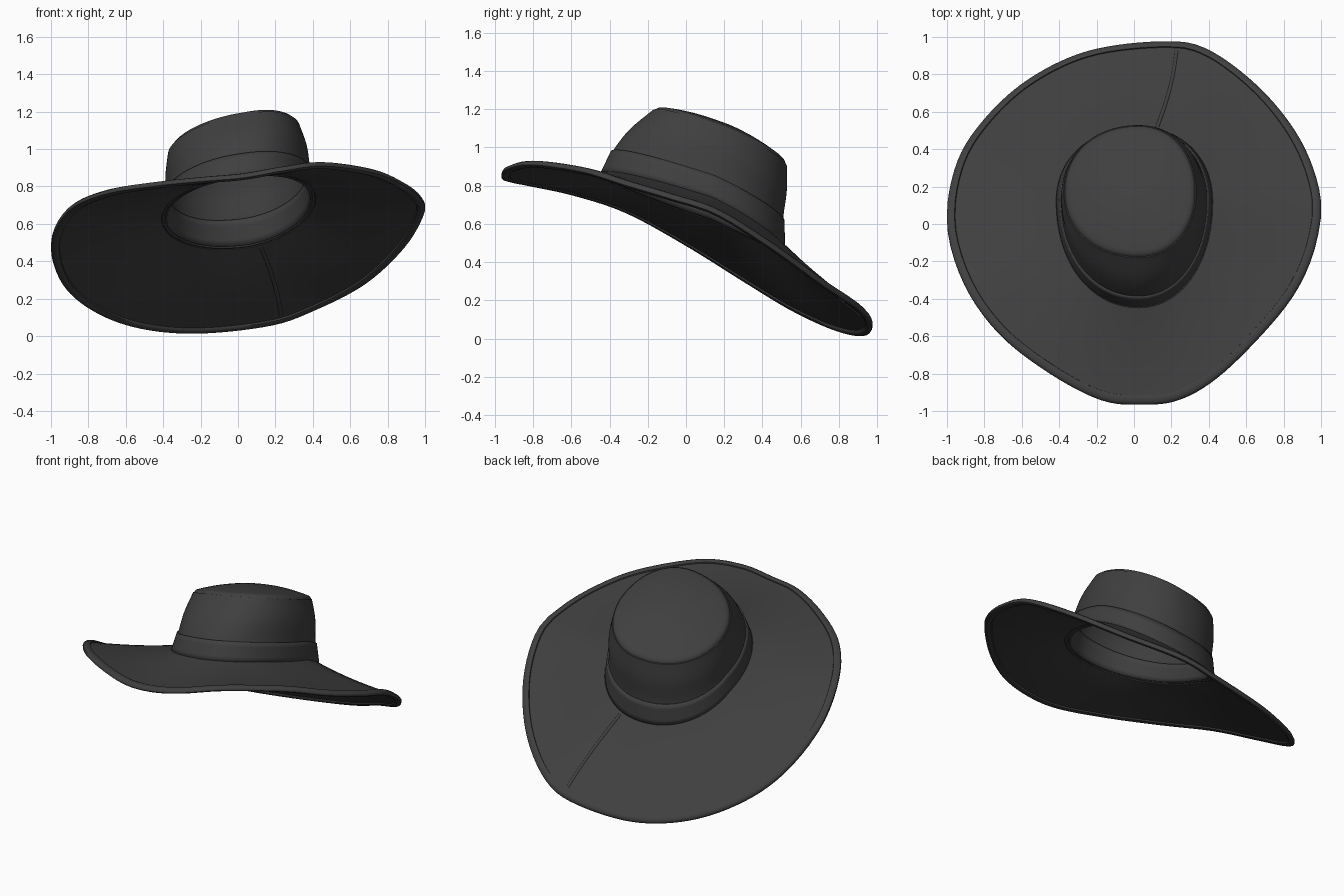
import bpy, bmesh, math
from mathutils import Vector

if "Cube" in bpy.data.objects:
    bpy.data.objects.remove(bpy.data.objects["Cube"])

N = 112
mat = bpy.data.materials.new("charcoal_felt")
mat.diffuse_color = (0.05, 0.05, 0.05, 1)
mat.use_nodes = True
mat.node_tree.nodes["Principled BSDF"].inputs["Base Color"].default_value = mat.diffuse_color
UP = Vector((-0.13, 0.4, 1)).normalized()      # axis of the tilted hat


def ring(front, back, left, right, yc):
    """Tilted egg-shaped ring: front/back = (y, z), left/right = (x, z)."""
    pts = []
    zf, zb, zl, zr = front[1], back[1], left[1], right[1]
    a0 = (zf + zb + zl + zr) / 4
    a2 = (zl + zr - zf - zb) / 4
    xc = 0.025
    for i in range(N):
        t = 2 * math.pi * i / N
        c, s = math.cos(t), math.sin(t)
        x = xc + abs(c) ** 0.95 * ((right[0] - xc) if c > 0 else (left[0] - xc))
        y = yc + abs(s) ** 0.95 * ((back[0] - yc) if s > 0 else (front[0] - yc))
        z = a0 + (zr - zl) / 2 * c + (zb - zf) / 2 * s + a2 * math.cos(2 * t)
        pts.append(Vector((x, y, z)))
    return pts


def catmull(a, b, c, d, t):
    return 0.5 * (2 * b + (c - a) * t + (2 * a - 5 * b + 4 * c - d) * t * t
                  + (3 * b - a - 3 * c + d) * t ** 3)


def mix(r1, r2, t):
    return [a.lerp(b, t) for a, b in zip(r1, r2)]


def scaled(r, f):
    c = sum(r, Vector()) / len(r)
    return [c + (p - c) * f for p in r]


def finish(ob, thick=0):
    ob.data.materials.append(mat)
    bpy.context.view_layer.objects.active = ob
    ob.select_set(True)
    if thick:
        m = ob.modifiers.new("thickness", 'SOLIDIFY')
        m.thickness, m.offset = thick, -1
    bpy.ops.object.shade_smooth_by_angle(angle=math.radians(40))
    ob.select_set(False)


def loft(name, rings, closed=False, cap=None, thick=0):
    bm = bmesh.new()
    vs = [[bm.verts.new(p) for p in r] for r in rings]
    for k in range(len(vs) if closed else len(vs) - 1):
        a, b = vs[k], vs[(k + 1) % len(vs)]
        for i in range(N):
            j = (i + 1) % N
            bm.faces.new((a[i], a[j], b[j], b[i]))
    if cap is not None:
        v = bm.verts.new(cap)
        for i in range(N):
            bm.faces.new((vs[-1][i], vs[-1][(i + 1) % N], v))
    bmesh.ops.recalc_face_normals(bm, faces=bm.faces)
    me = bpy.data.meshes.new(name)
    bm.to_mesh(me)
    bm.free()
    ob = bpy.data.objects.new(name, me)
    bpy.context.collection.objects.link(ob)
    finish(ob, thick)
    return ob


# control rings of the crown, from brim to tip
base = ring((-0.44, 0.86), (0.51, 0.475), (-0.41, 0.63), (0.415, 0.74), 0.12)
band = ring((-0.385, 0.975), (0.508, 0.62), (-0.39, 0.74), (0.39, 0.86), 0.13)
mid = ring((-0.30, 1.085), (0.527, 0.77), (-0.388, 0.86), (0.37, 1.00), 0.15)
tip = ring((-0.18, 1.185), (0.528, 0.90), (-0.375, 0.97), (0.332, 1.11), 0.17)

# crown side
side = []
for i in range(8):
    t = i / 8
    side.append([catmull(a, a, b, c, t) for a, b, c in zip(base, band, mid)])
for i in range(8):
    side.append([catmull(a, b, c, d, i / 8) for a, b, c, d in zip(base, band, mid, tip)])
for i in range(9):
    side.append([catmull(a, b, c, c + (c - b) * 0.8, i / 8)
                 for a, b, c in zip(band, mid, tip)])
# seam groove, then the domed tip
top = [scaled(tip, 0.985)]
centre = sum(tip, Vector()) / N
for f in (0.975, 0.95, 0.9, 0.8, 0.65, 0.5, 0.35, 0.2, 0.08):
    h = 0.012 + 0.065 * (1 - f * f) if f < 0.97 else 0.008
    top.append([p + UP * h for p in scaled(tip, f)])
loft("crown", side + top, cap=centre + UP * 0.077, thick=0.018)

# outer band and inner sweatband
strip = [mix(base, band, t) for t in (0, 0.25, 0.5, 0.75, 1)]
loft("hat_band", [scaled(r, 1.018) for r in strip], thick=0.012)
loft("sweatband", [scaled(r, 0.955) for r in strip], thick=0.012)

# wavy brim edge, anticlockwise from the right
edge = [Vector(p) for p in (
    (.995, .16, .66), (.89, .45, .48), (.68, .72, .285), (.40, .93, .14),
    (.16, .975, .06), (-.24, .925, .02), (-.56, .775, .055), (-.80, .56, .155),
    (-.95, .32, .30), (-1.0, 0, .50), (-.91, -.32, .675), (-.72, -.59, .765),
    (-.45, -.80, .81), (-.18, -.94, .837), (.03, -.965, .855), (.24, -.94, .892),
    (.46, -.81, .918), (.73, -.54, .88), (.89, -.32, .812), (.98, -.08, .74))]
E = len(edge)
dense = [catmull(edge[k - 1], edge[k], edge[(k + 1) % E], edge[(k + 2) % E], j / 30)
         for k in range(E) for j in range(30)]
mid_pt = Vector((0.025, 0.12))


def outer_at(p):
    """Brim edge point in the same compass direction as p."""
    d = (p.xy - mid_pt).normalized()
    best = max(range(len(dense)), key=lambda k: (dense[k].xy - mid_pt).normalized().dot(d))
    # refine between neighbours
    side_of = lambda q: d.x * (q.y - mid_pt.y) - d.y * (q.x - mid_pt.x)
    a = dense[best]
    for b in (dense[best - 1], dense[(best + 1) % len(dense)]):
        sa, sb = side_of(a), side_of(b)
        if sa * sb < 0:
            return a.lerp(b, sa / (sa - sb))
    return a.copy()


outer = [outer_at(p) for p in base]


def brim_point(i, s, off=0):
    p = base[i].lerp(outer[i], s)
    p.z -= 0.05 * s * (1 - s)
    return p + UP * off


def brim_ring(s, edge_dist, off):
    out = []
    for i in range(N):
        length = (outer[i] - base[i]).length
        out.append(brim_point(i, s if edge_dist is None else 1 - edge_dist / length, off))
    return out


# brim section: thin sheet with a folded, thicker rim
sheet = [(0, None), (0.1, None), (0.25, None), (0.4, None), (0.55, None),
         (0.7, None), (0.82, None), (0, 0.047)]
rim = [(0.044, 0.015), (0.03, 0.019), (0.012, 0.016), (0.002, 0.009)]
section = [brim_ring(s, d, 0.007) for s, d in sheet]
section += [brim_ring(0, d, o) for d, o in rim]
section += [brim_ring(0, 0, 0)]
section += [brim_ring(0, d, -o) for d, o in reversed(rim)]
section += [brim_ring(s, d, -0.007) for s, d in reversed(sheet)]
loft("brim", section, closed=True)

# join seam across the back of the brim, showing on both faces
col = round(76 / 360 * N)
cu = bpy.data.curves.new("brim_seam", 'CURVE')
cu.dimensions = '3D'
cu.bevel_depth, cu.bevel_resolution = 0.012, 2
sp = cu.splines.new('POLY')
sp.points.add(12)
for k, pt in enumerate(sp.points):
    s = 0.03 + 0.86 * k / 12
    p = brim_point(col, s) + Vector((0.02 * math.sin(math.pi * s), 0, 0.003 * math.sin(math.pi * s)))
    pt.co = (*p, 1)
seam = bpy.data.objects.new("brim_seam", cu)
bpy.context.collection.objects.link(seam)
cu.materials.append(mat)
